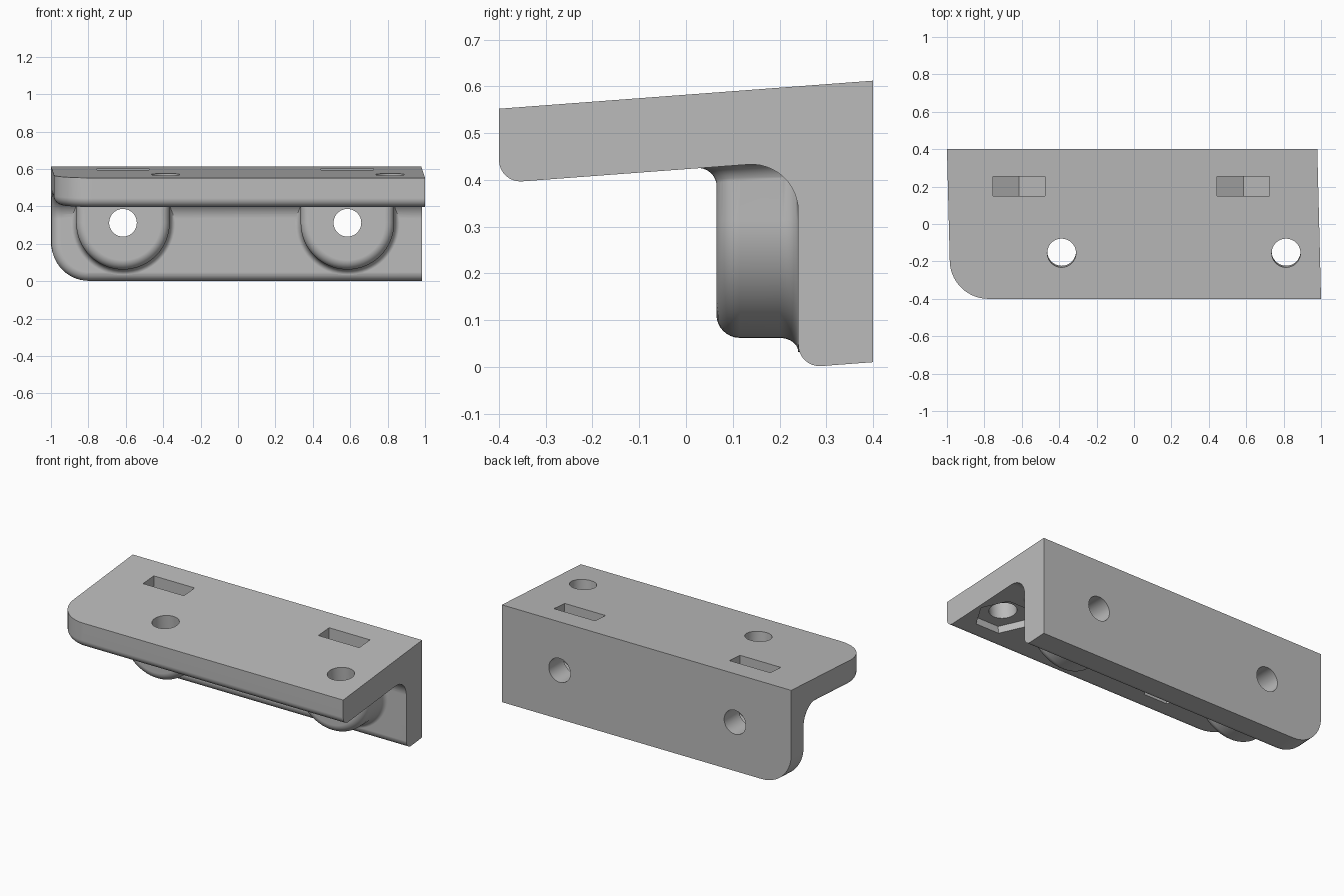
import bpy, bmesh
from math import radians, pi, sin, cos, atan
from mathutils import Matrix

cube = bpy.data.objects.get("Cube")
if cube:
    bpy.data.objects.remove(cube)

grey = bpy.data.materials.new("grey plastic")
grey.use_nodes = True
grey.diffuse_color = (0.5, 0.5, 0.5, 1)
grey.node_tree.nodes["Principled BSDF"].inputs["Base Color"].default_value = (0.5, 0.5, 0.5, 1)

SLOPE = 0.075            # rise of the shelf towards the back
TILT = atan(SLOPE)
BOSS_X = (-0.615, 0.585)
BOLT_X = (-0.387, 0.813)
BOSS_Z = 0.312


def finish(bm, name):
    bmesh.ops.recalc_face_normals(bm, faces=bm.faces)
    mesh = bpy.data.meshes.new(name)
    bm.to_mesh(mesh)
    bm.free()
    mesh.materials.append(grey)
    obj = bpy.data.objects.new(name, mesh)
    bpy.context.collection.objects.link(obj)
    return obj


def loft(rings):
    """Skin a list of equal-length closed rings and cap both ends."""
    bm = bmesh.new()
    loops = [[bm.verts.new(p) for p in ring] for ring in rings]
    n = len(loops[0])
    for a, b in zip(loops, loops[1:]):
        for i in range(n):
            j = (i + 1) % n
            bm.faces.new((a[i], a[j], b[j], b[i]))
    bm.faces.new(loops[0])
    bm.faces.new(loops[-1])
    return bm


def cylinder(name, x, y, z, rot, radius, depth, sides):
    bm = bmesh.new()
    turn = Matrix.Rotation(pi / 2, 4, 'Z')
    bmesh.ops.create_cone(bm, cap_ends=True, segments=sides, radius1=radius, radius2=radius,
                          depth=depth, matrix=Matrix.Translation((x, y, z)) @ Matrix.Rotation(rot, 4, 'X') @ turn)
    return finish(bm, name)


def combine(target, tool, operation):
    mod = target.modifiers.new(operation.lower(), 'BOOLEAN')
    mod.operation = operation
    mod.solver = 'EXACT'
    mod.object = tool
    bpy.context.view_layer.objects.active = target
    bpy.ops.object.modifier_apply(modifier=mod.name)
    bpy.data.objects.remove(tool)


# L-shaped body: profile with a filleted inner corner, extruded along x
profile = [(0.4, 0.612), (-0.4, 0.552), (-0.4, 0.393)]
for i in range(13):
    t = -TILT + (pi / 2 + TILT) * i / 12
    profile.append((0.14 + 0.1 * sin(t), 0.333 + 0.1 * cos(t)))
profile += [(0.24, -0.002), (0.4, 0.01)]
bm = loft([[(x, y, z) for y, z in profile] for x in (-0.99, 0.99)])
bmesh.ops.recalc_face_normals(bm, faces=bm.faces)


# Large rounds on the two outer corners of one end
def is_corner(e):
    a, b = (v.co for v in e.verts)
    if max(a.x, b.x) > -0.9:
        return False
    return max(a.y, b.y) < -0.39 or max(a.z, b.z) < 0.02


bmesh.ops.bevel(bm, geom=[e for e in bm.edges if is_corner(e)], offset=0.2,
                segments=14, profile=0.5, affect='EDGES')
bm.normal_update()


# Small round along the inner outline
def is_inner_rim(e):
    if e.calc_face_angle(0) < 1:
        return False
    return not any(max(f.normal) > 0.9 for f in e.link_faces)


bmesh.ops.bevel(bm, geom=[e for e in bm.edges if is_inner_rim(e)], offset=0.05,
                segments=8, profile=0.5, affect='EDGES')
for v in bm.verts:       # ends are slightly skewed
    v.co.x -= 0.025 * v.co.y
body = finish(bm, "angle_bracket")

# Screw bosses: U-shaped, rounded at the rim and flared at the wall
steps = [i / 8 * pi / 2 for i in range(9)]
boss_path = [(0.115 - 0.05 * cos(t), 0.2 + 0.05 * sin(t)) for t in steps]
boss_path += [(0.2 + 0.04 * sin(t), 0.28 - 0.03 * cos(t)) for t in steps]
boss_path.append((0.32, 0.28))


def u_ring(cx, y, r):
    arc = [pi + pi * i / 32 for i in range(33)]
    ring = [(cx + r * cos(a), y, BOSS_Z + r * sin(a)) for a in arc]
    return [(cx - r, y, 0.5)] + ring + [(cx + r, y, 0.5)]


# Flare where a boss meets the shelf underside
def flare_ring(cx, drop, f):
    w, front, r = 0.249 + f, 0.066 - f, 0.05 + f
    pts = [(-w, 0.3)]
    pts += [(-w + r - r * cos(t), front + r - r * sin(t)) for t in steps]
    pts += [(w - r + r * sin(t), front + r - r * cos(t)) for t in steps]
    pts.append((w, 0.3))
    return [(cx + x, y, 0.424 + SLOPE * y - drop) for x, y in pts]


flare_path = [(0.045 - 0.045 * sin(t), 0.045 - 0.045 * cos(t)) for t in steps]
flare_path.append((-0.03, 0.045))

for cx in BOSS_X:
    combine(body, finish(loft([u_ring(cx, y, r) for y, r in boss_path]), "boss"), 'UNION')
    combine(body, finish(loft([flare_ring(cx, d, f) for d, f in flare_path]), "boss_flare"), 'UNION')

# Nut slots with a V bottom, and the screw holes crossing them
for cx in BOSS_X:
    outline = [(-0.14, 0.8), (-0.14, 0.231), (0, 0.15), (0.14, 0.231), (0.14, 0.8)]
    slot = loft([[(cx + x, y, z) for x, z in outline] for y in (0.15, 0.255)])
    combine(body, finish(slot, "nut_slot"), 'DIFFERENCE')
    combine(body, cylinder("screw_hole", cx, 0.25, BOSS_Z, pi / 2, 0.074, 0.6, 40), 'DIFFERENCE')

# Shelf bolt holes with hexagonal nut pockets underneath
for x in BOLT_X:
    combine(body, cylinder("bolt_hole", x, -0.149, 0.49, TILT, 0.077, 0.4, 40), 'DIFFERENCE')
    combine(body, cylinder("nut_pocket", x, -0.141, 0.407, TILT, 0.16, 0.1, 6), 'DIFFERENCE')

# Smooth rounds, crisp edges
bpy.ops.object.select_all(action='DESELECT')
body.select_set(True)
bpy.context.view_layer.objects.active = body
bpy.ops.object.shade_smooth_by_angle(angle=radians(30))
weighted = body.modifiers.new("weighted_normals", 'WEIGHTED_NORMAL')
weighted.keep_sharp = True
